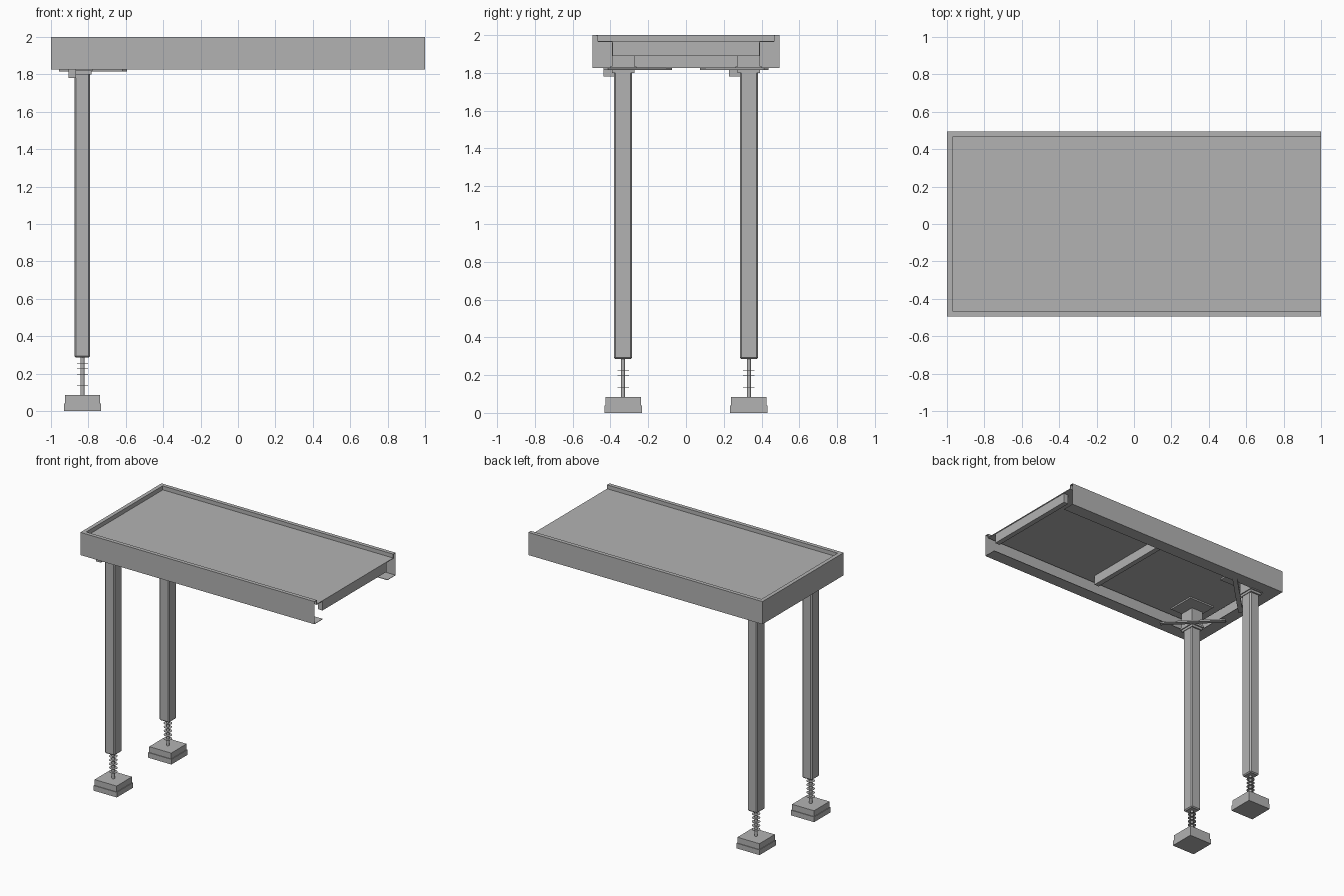
import bpy, bmesh, math
from mathutils import Matrix, Vector

cube = bpy.data.objects.get("Cube")
if cube:
    bpy.data.objects.remove(cube, do_unlink=True)

grey = bpy.data.materials.new("plain grey")
grey.use_nodes = True
colour = (0.45, 0.45, 0.45, 1)
grey.diffuse_color = colour
grey.node_tree.nodes["Principled BSDF"].inputs["Base Color"].default_value = colour

HALF_X, HALF_Y = 1.0, 0.495
LEG_X, LEG_Y = -0.832, 0.333


def finish(name, bm):
    bmesh.ops.recalc_face_normals(bm, faces=bm.faces)
    mesh = bpy.data.meshes.new(name)
    bm.to_mesh(mesh)
    bm.free()
    mesh.materials.append(grey)
    obj = bpy.data.objects.new(name, mesh)
    bpy.context.collection.objects.link(obj)
    return obj


def box(name, centre, size, turn=0):
    bm = bmesh.new()
    bmesh.ops.create_cube(bm, size=1)
    bm.transform(Matrix.Translation(centre) @ Matrix.Rotation(turn, 4, "Z")
                 @ Matrix.Diagonal((*size, 1)))
    return finish(name, bm)


def span(name, x, y, z):
    """Box given by its limits on each axis."""
    limits = (x, y, z)
    return box(name, [sum(a) / 2 for a in limits], [a[1] - a[0] for a in limits])


def cylinder(name, x, y, z0, z1, radius, sides=12):
    bm = bmesh.new()
    bmesh.ops.create_cone(bm, cap_ends=True, segments=sides, radius1=radius,
                          radius2=radius, depth=z1 - z0,
                          matrix=Matrix.Translation((x, y, (z0 + z1) / 2)))
    return finish(name, bm)


# Folded sheet rim: one channel section swept around three sides
section = [(0.10, 1.825), (0, 1.825), (0, 2.0), (0.03, 2.0), (0.03, 1.968), (0.10, 1.968)]
bm = bmesh.new()
rows = []
for u, z in section:
    y, x = HALF_Y - u, u - HALF_X
    rows.append([bm.verts.new((px, py, z)) for px, py in
                 ((HALF_X, -y), (x, -y), (x, y), (HALF_X, y))])
for a, b in zip(rows, rows[1:]):
    for i in range(3):
        bm.faces.new((a[i], a[i + 1], b[i + 1], b[i]))
rim = finish("deck_rim", bm)
sheet = rim.modifiers.new("sheet", "SOLIDIFY")
sheet.thickness = 0.004
sheet.offset = -1

# Top panel and the cross beams beneath it
span("deck_panel", (-0.967, HALF_X), (-0.465, 0.465), (1.964, 1.970))
for label, x in (("middle", 0.03), ("end", 0.975)):
    span(label + "_cross_beam", (x - 0.02, x + 0.02), (-0.39, 0.39), (1.89, 1.965))

for side, label in ((-1, "front"), (1, "back")):
    y = side * LEG_Y

    # Mount between leg and panel
    box(label + "_mount_plate", (-0.79, side * 0.28, 1.958), (0.22, 0.22, 0.012))
    box(label + "_mount_stub", (LEG_X, y, 1.89), (0.10, 0.12, 0.14))
    box(label + "_cap_plate", (LEG_X, y, 1.826), (0.11, 0.14, 0.016))
    box(label + "_cap_collar", (LEG_X, y, 1.81), (0.095, 0.12, 0.02))
    span(label + "_clamp", (-0.905, -0.865), (y - 0.105, y - 0.045), (1.78, 1.825))

    # Diagonal strut across the deck corner
    box(label + "_corner_strut", (-0.775, side * 0.255, 1.822), (0.48, 0.035, 0.012),
        -side * math.radians(-45))

    # Leg tube with folded edges
    leg = span(label + "_leg", (LEG_X - 0.042, LEG_X + 0.042),
               (y - 0.048, y + 0.048), (0.285, 1.81))
    fold = leg.modifiers.new("folded edges", "BEVEL")
    fold.width = 0.008
    fold.segments = 1

    # Threaded rod with thin rings
    cylinder(label + "_rod", LEG_X, y, 0.08, 0.29, 0.011)
    for i in range(5):
        z = 0.135 + i * 0.03
        cylinder(f"{label}_rod_ring_{i + 1}", LEG_X, y, z, z + 0.002, 0.03)

    # Two-layer foot, the upper layer slightly narrower
    box(label + "_foot_base", (LEG_X, y, 0.02), (0.198, 0.198, 0.04))
    box(label + "_foot_top", (LEG_X, y, 0.0625), (0.188, 0.188, 0.045))
